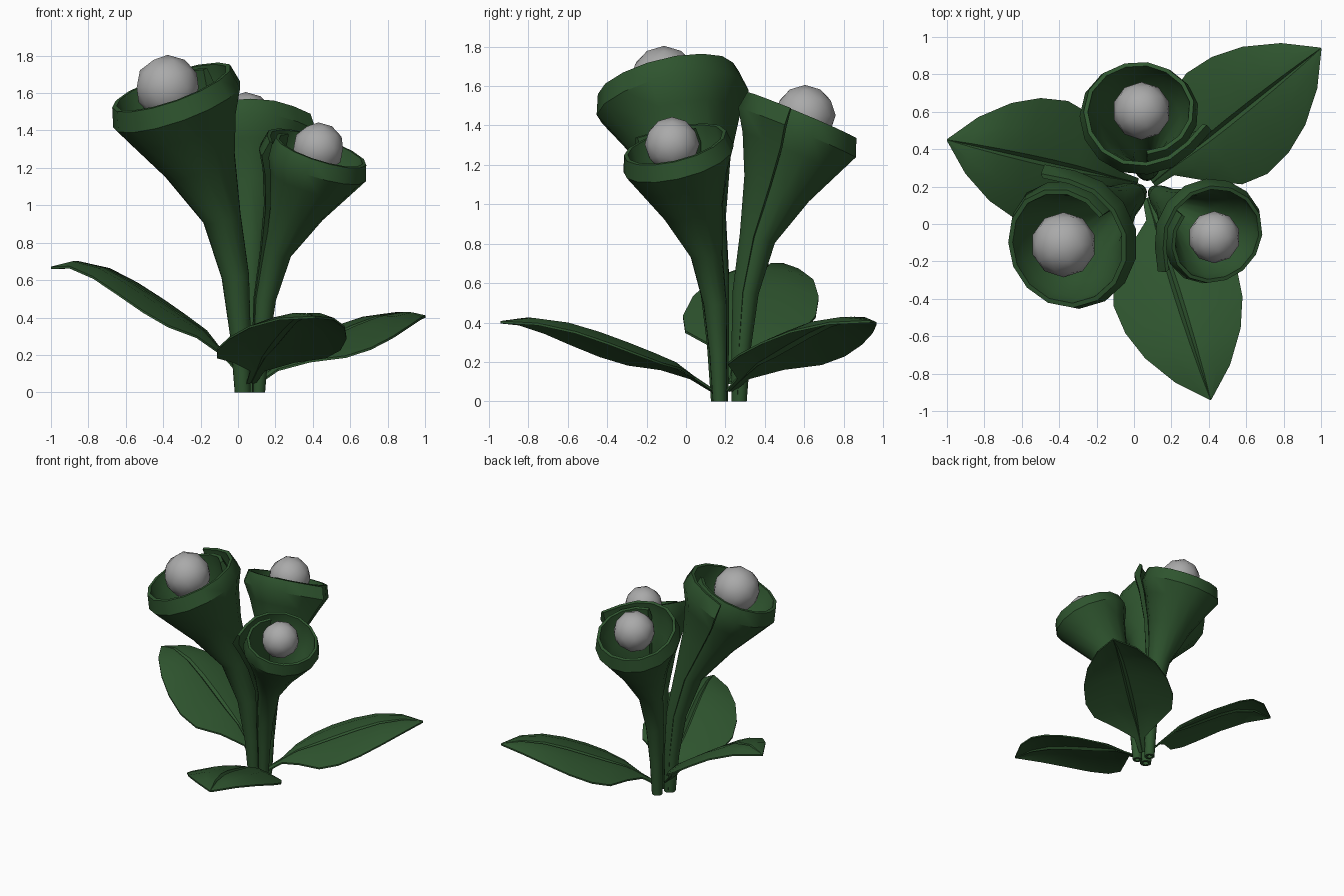
import bpy, bmesh
from math import sin, cos, radians
from mathutils import Vector

if "Cube" in bpy.data.objects:
    bpy.data.objects.remove(bpy.data.objects["Cube"])


def paint(name, colour):
    mat = bpy.data.materials.new(name)
    mat.diffuse_color = (*colour, 1)
    mat.use_nodes = True
    mat.node_tree.nodes["Principled BSDF"].inputs["Base Color"].default_value = mat.diffuse_color
    return mat


green = paint("leaf_green", (0.028, 0.09, 0.028))
grey = paint("pistil_grey", (0.4, 0.4, 0.4))


def interp(table, t):
    for (a, p), (b, q) in zip(table, table[1:]):
        if t <= b:
            return p + (q - p) * (t - a) / (b - a)
    return table[-1][1]


def finish(name, bm, mat, angle=40):
    bmesh.ops.recalc_face_normals(bm, faces=bm.faces)
    me = bpy.data.meshes.new(name)
    bm.to_mesh(me)
    bm.free()
    ob = bpy.data.objects.new(name, me)
    bpy.context.collection.objects.link(ob)
    me.materials.append(mat)
    bpy.ops.object.select_all(action='DESELECT')
    ob.select_set(True)
    bpy.context.view_layer.objects.active = ob
    bpy.ops.object.shade_smooth_by_angle(angle=radians(angle))


def loft(bm, rings):
    rows = [[bm.verts.new(p) for p in r] for r in rings]
    n = len(rows[0])
    for a, b in zip(rows, rows[1:]):
        for i in range(n):
            j = (i + 1) % n
            bm.faces.new((a[i], a[j], b[j], b[i]))
    # ribbon-shaped end caps
    for r in (rows[0], rows[-1]):
        for i in range(n // 2 - 1):
            bm.faces.new((r[i], r[i + 1], r[n - 2 - i], r[n - 1 - i]))


# trumpet levels: offset, height, radius, tilt, wall, flap strength
LEVELS = [(0.0, 0.0, 0.043, 0, 0.02, 0.2),
          (0.015, 0.3, 0.055, 3, 0.025, 0.3),
          (0.05, 0.62, 0.073, 8, 0.03, 0.5),
          (0.14, 0.93, 0.10, 16, 0.035, 0.8),
          (0.29, 1.21, 0.19, 22, 0.04, 1.0),
          (0.40, 1.41, 0.285, 23, 0.05, 1.0),
          (0.45, 1.525, 0.348, 23, 0.06, 1.0),
          (0.485, 1.625, 0.323, 23, 0.025, 1.0)]
# radius factor of the rolled sheet against unrolled angle
ROLL = [(0, 1.24), (25, 1.11), (70, 1.10), (107, 1.11), (130, 1.08), (200, 1.08),
        (250, 1.01), (290, 0.98), (340, 0.99), (365, 0.95), (430, 0.87)]


def flower(tag, base, azimuth, s, reach):
    az = radians(azimuth)
    u, v = Vector((cos(az), sin(az), 0)), Vector((-sin(az), cos(az), 0))
    rings = []
    for off, z, r, tilt, wall, flap in LEVELS:
        t = radians(tilt)
        along = u * cos(t) - Vector((0, 0, sin(t)))
        c = Vector(base) + u * off * s * reach + Vector((0, 0, z * s))
        outer, inner = [], []
        n = 19
        for i in range(n):
            d = 430 * i / (n - 1)
            a = radians(-108 - d)
            k = 1 + (interp(ROLL, d) - 1) * flap
            direction = along * cos(a) + v * sin(a)
            outer.append(c + direction * r * k * s)
            inner.append(c + direction * (r * k - wall) * s)
        rings.append(outer + inner[::-1])
    bm = bmesh.new()
    loft(bm, rings)
    finish("trumpet_" + tag, bm, green)
    # round pistil
    bm = bmesh.new()
    bmesh.ops.create_icosphere(bm, subdivisions=2, radius=0.174 * s)
    p = Vector(base) + u * 0.49 * s * reach + Vector((0, 0, 1.63 * s))
    bmesh.ops.translate(bm, verts=bm.verts, vec=p)
    finish("pistil_" + tag, bm, grey)


flower("left", (0.025, 0.17, 0), 215, 1.0, 1.0)
flower("right", (0.11, 0.17, 0), 323, 0.80, 1.02)
flower("back", (0.07, 0.27, 0), 95, 0.89, 0.77)

# leaf outline: fraction of length, half width, height
LEAF = [(0.0, 0.025, 0.06), (0.1, 0.04, 0.13), (0.2, 0.17, 0.20),
        (0.32, 0.305, 0.25), (0.44, 0.345, 0.30), (0.58, 0.328, 0.355),
        (0.72, 0.268, 0.40), (0.87, 0.155, 0.42), (1.0, 0.004, 0.40)]
# drooping cross-section with a central crease: side, drop
ARCH = [(-1, -0.20), (-0.5, -0.03), (-0.06, -0.02), (0, -0.08),
        (0.06, -0.02), (0.5, -0.03), (1, -0.20)]


def leaf(tag, base, tip, rise):
    b, e = Vector((*base, 0)), Vector((*tip, 0))
    d = (e - b).normalized()
    side = Vector((-d.y, d.x, 0))
    rings = []
    for f, w, z in LEAF:
        c = b.lerp(e, f) + Vector((0, 0, z * rise))
        top = [c + side * w * k + Vector((0, 0, h * w)) for k, h in ARCH]
        rings.append(top + [p - Vector((0, 0, 0.012)) for p in top[::-1]])
    bm = bmesh.new()
    loft(bm, rings)
    finish("leaf_" + tag, bm, green, 30)


leaf("right", (0.10, 0.22), (1.0, 0.94), 1.03)
leaf("left", (0.02, 0.22), (-1.0, 0.45), 1.68)
leaf("front", (0.07, 0.14), (0.41, -0.94), 1.02)
